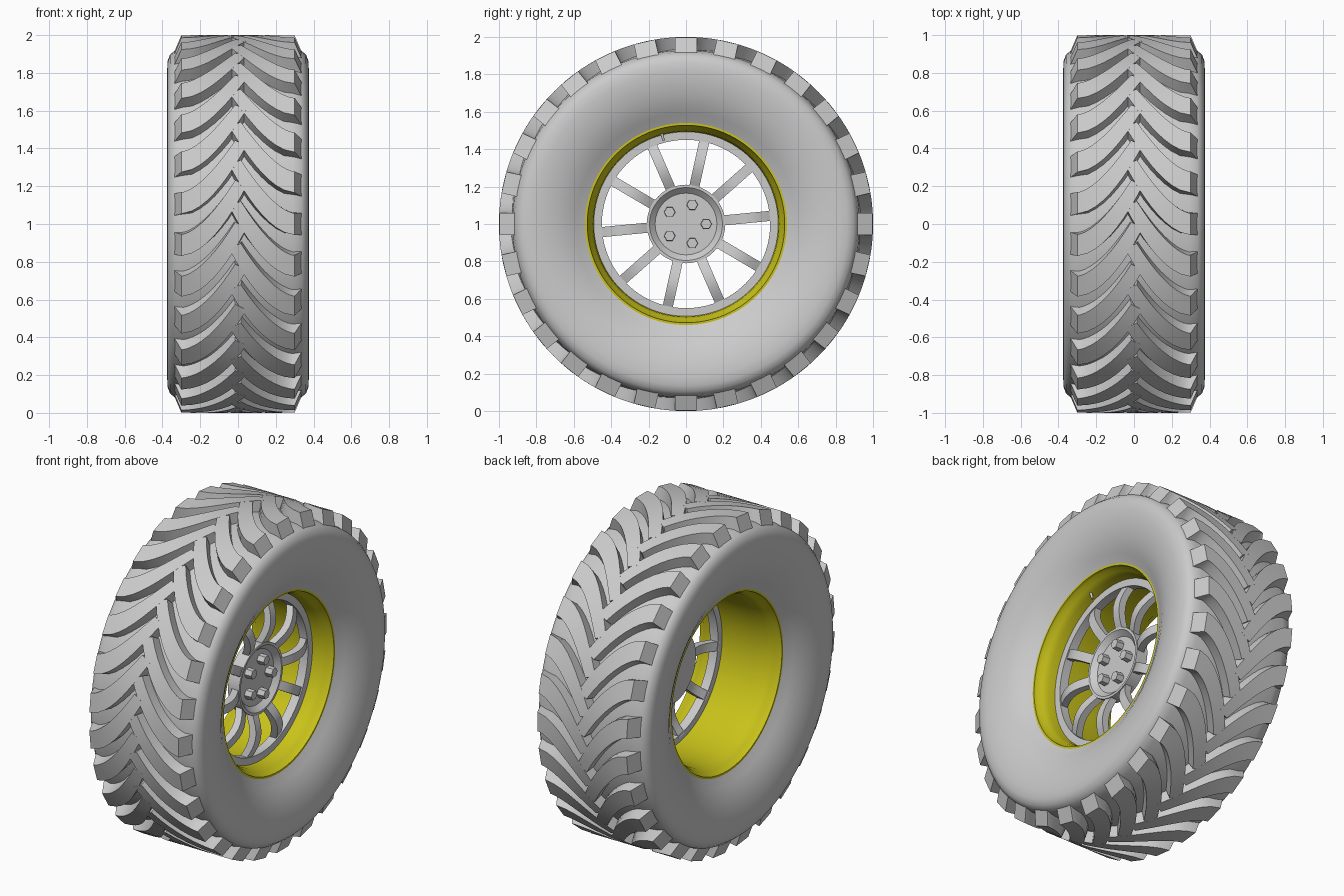
import bpy, bmesh
from math import sin, cos, pi, radians, sqrt
from mathutils import Matrix, Vector

if "Cube" in bpy.data.objects:
    bpy.data.objects.remove(bpy.data.objects["Cube"])

rim_paint = bpy.data.materials.new("rim_yellow")
rim_paint.diffuse_color = (0.58, 0.54, 0.01, 1)
rim_paint.use_nodes = True
rim_paint.node_tree.nodes["Principled BSDF"].inputs["Base Color"].default_value = rim_paint.diffuse_color


def finish(name, bm, mat=None, angle=35):
    bmesh.ops.recalc_face_normals(bm, faces=bm.faces)
    me = bpy.data.meshes.new(name)
    bm.to_mesh(me)
    bm.free()
    ob = bpy.data.objects.new(name, me)
    bpy.context.collection.objects.link(ob)
    if mat:
        me.materials.append(mat)
    bpy.ops.object.select_all(action='DESELECT')
    ob.select_set(True)
    bpy.context.view_layer.objects.active = ob
    if angle:
        bpy.ops.object.shade_smooth_by_angle(angle=radians(angle))
    return ob


def point(x, r, t):
    # wheel coordinates: x along the axle, t runs from the front up over the top
    return Vector((x, -r * cos(t), 1 + r * sin(t)))


def revolve(name, profile, mat=None, segs=96, closed=True, angle=35):
    bm = bmesh.new()
    rings = [[bm.verts.new(point(x, r, 2 * pi * i / segs)) for x, r in profile]
             for i in range(segs)]
    n = len(profile)
    for i in range(segs):
        a, b = rings[i], rings[(i + 1) % segs]
        for j in range(n if closed else n - 1):
            k = (j + 1) % n
            bm.faces.new((a[j], a[k], b[k], b[j]))
    return finish(name, bm, mat, angle)


def sweep(bm, sections):
    # join four-cornered sections into a capped bar
    rows = [[bm.verts.new(p) for p in s] for s in sections]
    for a, b in zip(rows, rows[1:]):
        for j in range(4):
            k = (j + 1) % 4
            bm.faces.new((a[j], a[k], b[k], b[j]))
    bm.faces.new(rows[0])
    bm.faces.new(rows[-1][::-1])


def mirrored(half):
    return half + [(-x, r) for x, r in reversed(half)]


# tyre carcass
half = [(0.27, 0.53), (0.28, 0.55), (0.305, 0.59), (0.333, 0.64), (0.355, 0.70),
        (0.369, 0.76), (0.375, 0.82), (0.372, 0.865), (0.36, 0.897), (0.335, 0.918),
        (0.29, 0.928), (0.15, 0.936)]
revolve("tyre", mirrored(half), angle=60)

# tread lugs, two staggered rows
LUGS, X_END, RISE, POWER, STEPS = 28, 0.30, 0.33, 1.7, 9
bm = bmesh.new()
for side in (1, -1):
    for i in range(LUGS):
        t0 = 2 * pi * (i + (0 if side > 0 else 0.5)) / LUGS
        sections = []
        for s in range(STEPS + 1):
            u = s / STEPS
            x = -0.015 + (X_END + 0.015) * u
            t = RISE * (1 - u) ** POWER
            slope = -RISE * POWER * (1 - u) ** (POWER - 1) / (X_END + 0.015)
            ln = sqrt(1 + slope * slope)
            nx, nt = -slope / ln, 1 / ln
            h = 0.034 + 0.024 * u
            hb = h + 0.008
            flare = 0.045 if s == STEPS else 0
            low = 0.895 if s == STEPS else 0.91
            corners = [(x - nx * hb + flare, low, t - nt * hb),
                       (x + nx * hb + flare, low, t + nt * hb),
                       (x + nx * h, 1.0, t + nt * h),
                       (x - nx * h, 1.0, t - nt * h)]
            sections.append([point(side * cx, r, t0 + ct) for cx, r, ct in corners])
        sweep(bm, sections)
finish("tread_lugs", bm, angle=25)

# yellow rim barrel
outer = [(0.25, 0.555), (0.275, 0.55), (0.275, 0.528), (0.255, 0.525),
         (0.235, 0.508), (0.20, 0.497), (0.12, 0.49)]
inner = [(-x, r) for x, r in reversed(outer)]
revolve("rim", outer + inner + [(-0.22, 0.525), (0.22, 0.525)], rim_paint)

# spoke mounting ring
revolve("spoke_ring", [(0.10, 0.45), (0.155, 0.45), (0.155, 0.495), (0.10, 0.495)])

# dished hub disc
revolve("hub", [(0.08, 0.0005), (0.125, 0.0005), (0.125, 0.165), (0.155, 0.195),
                (0.155, 0.21), (0.08, 0.21)], segs=48)

# ten arched spokes
bm = bmesh.new()
for i in range(10):
    t = pi - radians(5.5 + 36 * i)
    tang = Vector((0, sin(t), cos(t)))
    sections = []
    for s in range(9):
        u = s / 8
        c = point(0.12 + 0.045 * sin(pi * u), 0.195 + 0.265 * u, t)
        w, d = tang * 0.027, Vector((0.022, 0, 0))
        sections.append([c - w - d, c + w - d, c + w + d, c - w + d])
    sweep(bm, sections)
finish("spokes", bm)

# hexagonal wheel bolts
bm = bmesh.new()
for i in range(5):
    c = point(0.145, 0.108, pi - 2 * pi * i / 5)
    bmesh.ops.create_cone(bm, cap_ends=True, segments=6, radius1=0.031, radius2=0.029,
                          depth=0.05,
                          matrix=Matrix.Translation(c) @ Matrix.Rotation(pi / 2, 4, 'Y'))
finish("wheel_bolts", bm, angle=0)

# valve stem
t = radians(75)
bm = bmesh.new()
rot = Vector((0, -cos(t), sin(t))).to_track_quat('Z', 'Y').to_matrix().to_4x4()
bmesh.ops.create_cone(bm, cap_ends=True, segments=12, radius1=0.006, radius2=0.009,
                      depth=0.05, matrix=Matrix.Translation(point(0.2, 0.485, t)) @ rot)
finish("valve_stem", bm)
